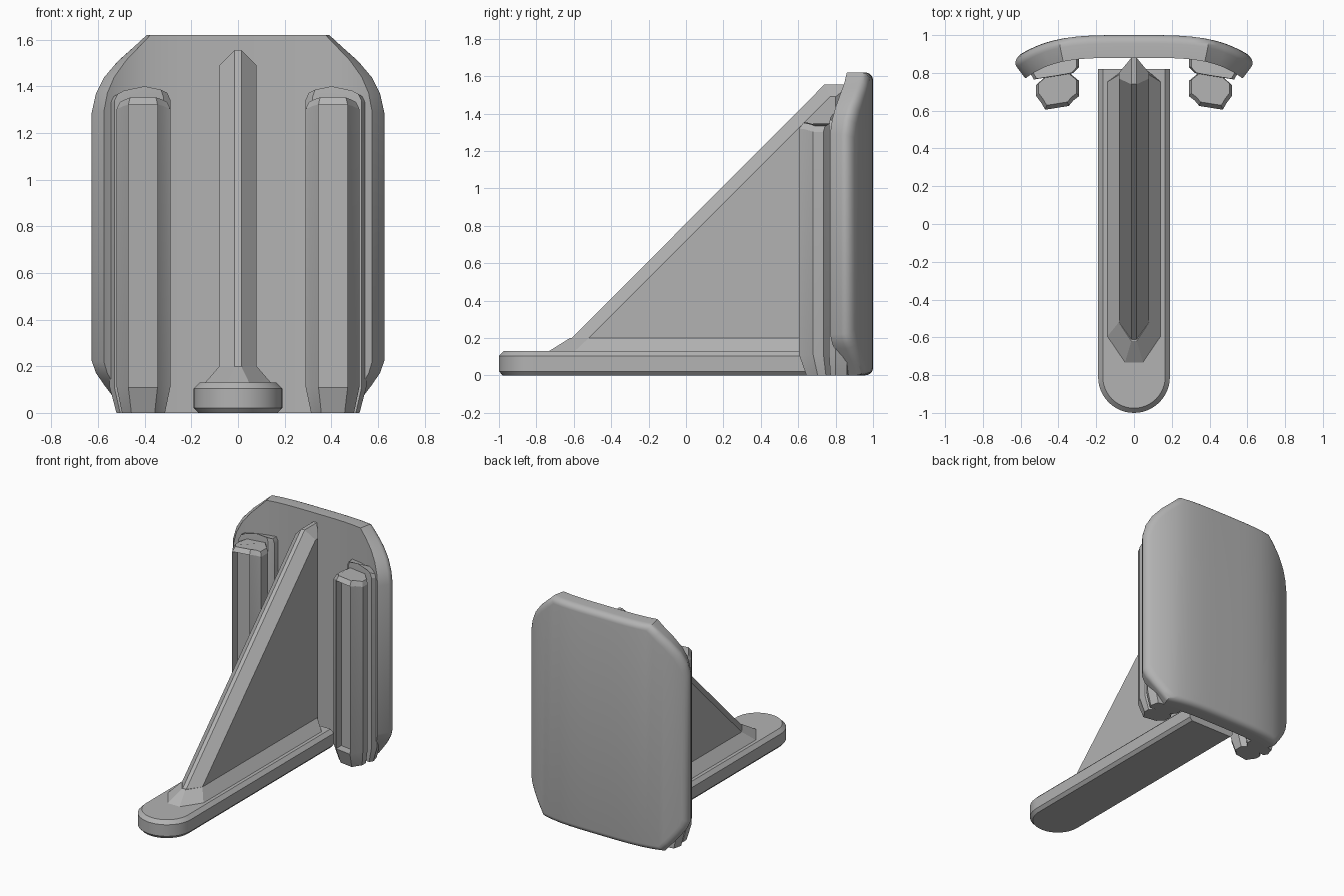
import bpy, bmesh, math
from mathutils import Vector

if "Cube" in bpy.data.objects:
    bpy.data.objects.remove(bpy.data.objects["Cube"])

grey = bpy.data.materials.new("plain grey")
grey.use_nodes = True
grey.diffuse_color = (0.45, 0.45, 0.45, 1)
grey.node_tree.nodes["Principled BSDF"].inputs["Base Color"].default_value = grey.diffuse_color


def finish(name, bm, angle=30):
    bmesh.ops.recalc_face_normals(bm, faces=bm.faces)
    mesh = bpy.data.meshes.new(name)
    bm.to_mesh(mesh)
    bm.free()
    mesh.materials.append(grey)
    obj = bpy.data.objects.new(name, mesh)
    bpy.context.collection.objects.link(obj)
    bpy.ops.object.select_all(action="DESELECT")
    obj.select_set(True)
    bpy.context.view_layer.objects.active = obj
    bpy.ops.object.shade_smooth_by_angle(angle=math.radians(angle))
    return obj


def loft(rings, caps=True):
    """Skin a list of closed rings that share a point count."""
    bm = bmesh.new()
    loops = [[bm.verts.new(p) for p in ring] for ring in rings]
    for a, b in zip(loops, loops[1:]):
        for i in range(len(a)):
            j = (i + 1) % len(a)
            bm.faces.new((a[i], a[j], b[j], b[i]))
    if caps:
        bm.faces.new(loops[0])
        bm.faces.new(loops[-1])
    return bm, loops


def lerp(points, x):
    for (x0, y0), (x1, y1) in zip(points, points[1:]):
        if x <= x1:
            return y0 + (y1 - y0) * max(0, x - x0) / (x1 - x0)
    return points[-1][1]


# Curved back plate: an outline bent along a quartic curve, rounded at the back rim
TOP = [(0, 1.62), (.375, 1.62), (.48, 1.51), (.53, 1.44), (.56, 1.37), (.575, 1.29)]
BOTTOM = [(0, 0), (.45, 0), (.52, .1), (.56, .17), (.575, .22)]
half = [.08, .16, .24, .31, .375, .42, .45, .48, .505, .53, .545, .56, .575]
stations = [-s for s in reversed(half)] + [0] + half
MID = 0.81


def bend(s, z, depth):
    normal = Vector((4 * s ** 3, 1)).normalized()
    return (s + normal.x * depth, 0.88 - s ** 4 + normal.y * depth, z)


rings = []
for depth, inset in [(0, 0), (.075, 0)] + [
        (.075 + .045 * math.sin(a), .04 * (1 - math.cos(a)))
        for a in (math.pi / 2 * k / 5 for k in range(1, 6))]:
    ks, kz = 1 - inset / .575, 1 - inset / MID
    upper = [bend(s * ks, MID + (lerp(TOP, abs(s)) - MID) * kz, depth) for s in stations]
    lower = [bend(s * ks, MID + (lerp(BOTTOM, abs(s)) - MID) * kz, depth) for s in stations]
    rings.append(upper + lower[::-1])
bm, loops = loft(rings, caps=False)
n = len(stations)
for ring in (loops[0], loops[-1]):
    for i in range(n - 1):
        bm.faces.new((ring[i], ring[i + 1], ring[2 * n - 2 - i], ring[2 * n - 1 - i]))
finish("back_plate", bm, 35)


# Foot: half-round bar with chamfered top and bottom rims
def foot_ring(r, z):
    arc = [math.pi + math.pi * k / 24 for k in range(25)]
    ring = [(r * math.cos(a), -.81 + r * math.sin(a), z) for a in arc]
    return ring + [(r, .82, z), (-r, .82, z)]


bm, _ = loft([foot_ring(r, z) for r, z in
              [(.17, 0), (.19, .022), (.19, .105), (.165, .13)]])
finish("foot", bm)

# Brace: triangular web with a chamfered ridge all round
ridge = [(-.68, .13), (.74, 1.555), (.88, 1.555), (.88, .13)]
web = [(-.59, .13), (.77, 1.49), (.8, 1.49), (.8, .13)]
bm, _ = loft([[(x, y, z) for y, z in outline] for x, outline in
              [(-.08, web), (-.014, ridge), (.014, ridge), (.08, web)]])
finish("brace", bm, 10)


# Sloped skirt where the brace meets the foot
def skirt_ring(x0, x1, ys, z):
    right = [(x0, ys[0], z), (x1, ys[1], z), (x1, ys[2], z), (x0, ys[3], z)]
    return right + [(-x, y, z) for x, y, z in reversed(right)]


bm, _ = loft([skirt_ring(.05, .145, (-.74, -.6, .75, .82), .125),
              skirt_ring(.014, .08, (-.62, -.52, .79, .86), .2)])
finish("brace_skirt", bm, 10)

# Rails: vertical clips on the plate, mirrored left and right
HEAD = [(.33, .86), (.33, .79), (.29, .757), (.29, .677), (.32, .655), (.345, .625),
        (.47, .605), (.49, .64), (.52, .68), (.52, .735), (.48, .77), (.48, .86)]
COLLAR = [(.29, .9), (.29, .83), (.32, .8), (.4, .785), (.5, .77), (.53, .765),
          (.55, .8), (.53, .86)]


def rail_rings(profile, side, height):
    rings = []
    for z, k, arch in [(0, .8, 0), (.11, 1, 0), (height - .03, 1, 1), (height, .88, 1)]:
        rings.append([(side * (.405 + (x - .405) * k),
                       .8 + (y - .8) * (k if y < .8 else 1),
                       z - arch * .03 * ((x - .405) / .12) ** 2) for x, y in profile])
    return rings


for side, label in ((1, "left"), (-1, "right")):
    bm, _ = loft(rail_rings(COLLAR, side, 1.4))
    finish(label + "_rail_collar", bm, 25)

    bm, loops = loft(rail_rings(HEAD, side, 1.36))
    front = next(f for f in bm.faces
                 if all(v in f.verts for v in (loops[1][5], loops[1][6], loops[2][5])))
    # Groove sunk into the front of the rail
    bmesh.ops.inset_individual(bm, faces=[front], thickness=.03)
    floor = bmesh.ops.extrude_discrete_faces(bm, faces=[front])["faces"]
    bmesh.ops.translate(bm, vec=(0, .06, 0), verts=floor[0].verts[:])
    finish(label + "_rail_head", bm, 20)
